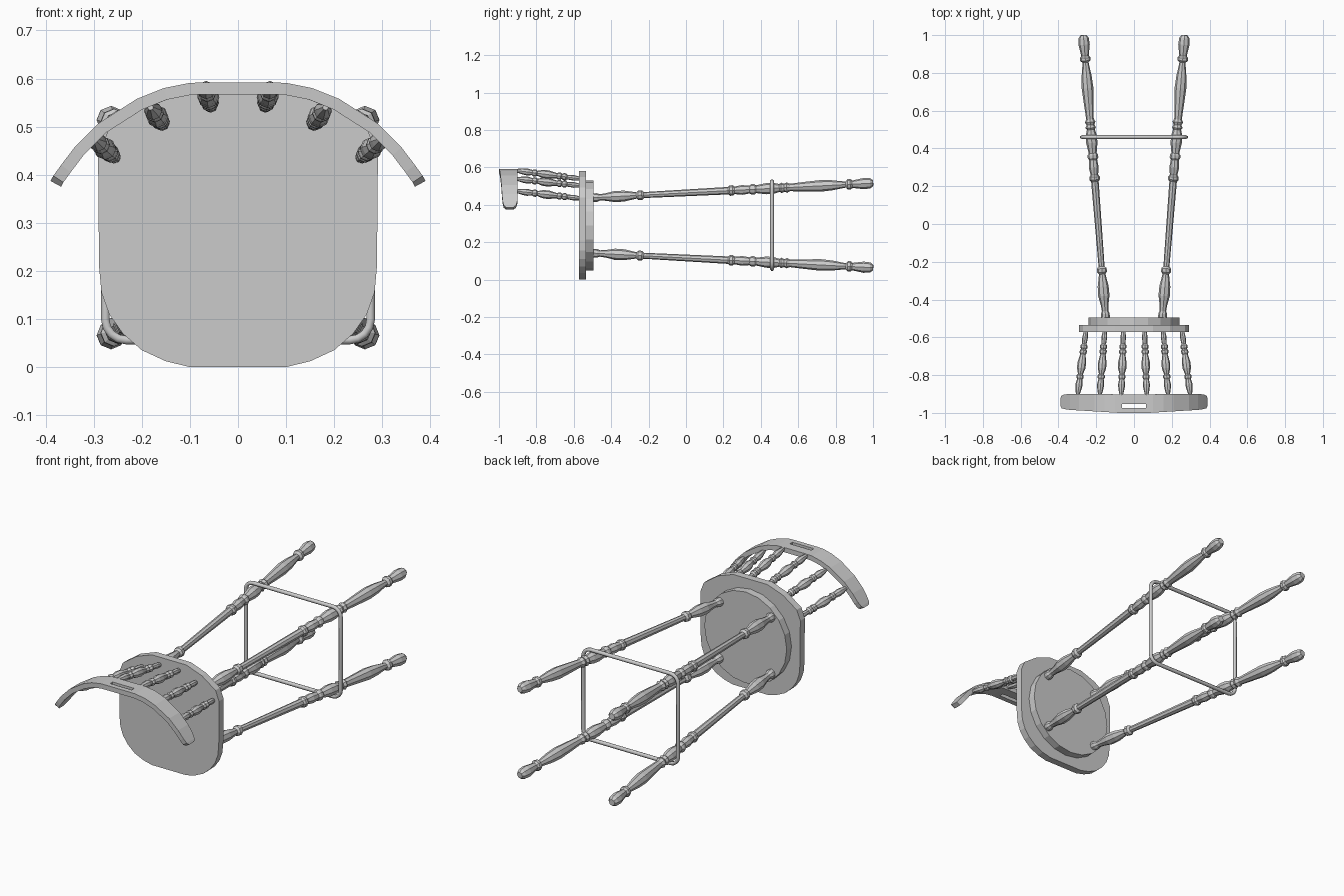
import bpy, bmesh, math
from mathutils import Vector

cube = bpy.data.objects.get("Cube")
if cube:
    bpy.data.objects.remove(cube, do_unlink=True)

MID_Z = 0.29


def make_object(name, bm):
    mesh = bpy.data.meshes.new(name)
    bm.to_mesh(mesh)
    bm.free()
    obj = bpy.data.objects.new(name, mesh)
    bpy.context.collection.objects.link(obj)
    return obj


def turned(name, start, end, profile, sides=8):
    """Lathe a (y, radius) profile around the line from start to end."""
    start, end = Vector(start), Vector(end)
    axis = (end - start).normalized()
    side = axis.cross(Vector((0, 0, 1))).normalized()
    up = side.cross(axis)
    bm = bmesh.new()
    rings = []
    for y, r in profile:
        c = start.lerp(end, (y - start.y) / (end.y - start.y))
        angles = [math.tau * k / sides for k in range(sides)]
        rings.append([bm.verts.new(c + (side * math.cos(a) + up * math.sin(a)) * r) for a in angles])
    for a, b in zip(rings, rings[1:]):
        for k in range(sides):
            n = (k + 1) % sides
            bm.faces.new((a[k], a[n], b[n], b[k]))
    bm.faces.new(rings[0])
    bm.faces.new(rings[-1])
    bmesh.ops.recalc_face_normals(bm, faces=bm.faces)
    return make_object(name, bm)


def slab(name, outline, y0, y1):
    """Extrude an (x, z) outline along y."""
    bm = bmesh.new()
    face = bm.faces.new([bm.verts.new((x, y0, z)) for x, z in outline])
    ext = bmesh.ops.extrude_face_region(bm, geom=[face])
    verts = [v for v in ext["geom"] if isinstance(v, bmesh.types.BMVert)]
    bmesh.ops.translate(bm, verts=verts, vec=(0, y1 - y0, 0))
    bmesh.ops.recalc_face_normals(bm, faces=bm.faces)
    return make_object(name, bm)


# Seat board
half = [(0.1, 0), (0.15, 0.012), (0.2, 0.035), (0.24, 0.07), (0.268, 0.11), (0.284, 0.155),
        (0.289, 0.21), (0.291, 0.44), (0.27, 0.492), (0.19, 0.548), (0.1, 0.58)]
slab("seat", half + [(-x, z) for x, z in reversed(half)], -0.573, -0.535)

# Round plate under the seat
angles = [math.tau * k / 20 for k in range(20)]
slab("seat_plate", [(0.24 * math.cos(a), MID_Z + 0.24 * math.sin(a)) for a in angles], -0.535, -0.495)

# Four turned legs
leg_profile = [(-0.5, 0.023), (-0.475, 0.023), (-0.46, 0.017), (-0.43, 0.02), (-0.38, 0.03),
               (-0.33, 0.029), (-0.265, 0.017), (-0.255, 0.026), (-0.235, 0.026), (-0.225, 0.016),
               (0.225, 0.02), (0.235, 0.028), (0.25, 0.028), (0.26, 0.02), (0.3, 0.026),
               (0.34, 0.021), (0.35, 0.028), (0.365, 0.028), (0.375, 0.021), (0.43, 0.03),
               (0.47, 0.029), (0.5, 0.021), (0.51, 0.028), (0.525, 0.021), (0.54, 0.028),
               (0.555, 0.02), (0.64, 0.026), (0.72, 0.031), (0.78, 0.027), (0.855, 0.016),
               (0.865, 0.028), (0.88, 0.028), (0.89, 0.02), (0.95, 0.03), (0.985, 0.027), (1.0, 0.016)]
for side, sx in (("left", 1), ("right", -1)):
    for end, sz in (("back", 1), ("front", -1)):
        turned(f"{end}_{side}_leg", (sx * 0.15, -0.5, MID_Z + sz * 0.148),
               (sx * 0.268, 1.0, MID_Z + sz * 0.226), leg_profile)

# Foot rail: rounded square tube around the legs
curve = bpy.data.curves.new("foot_rail", "CURVE")
curve.dimensions = "3D"
curve.bevel_depth = 0.01
curve.bevel_resolution = 1
points = []
for quarter, (sx, sz) in enumerate(((1, 1), (-1, 1), (-1, -1), (1, -1))):
    for step in range(5):
        a = math.pi / 2 * (quarter + step / 4)
        points.append((sx * 0.233 + 0.043 * math.cos(a), MID_Z + 0.002 + sz * 0.193 + 0.043 * math.sin(a)))
spline = curve.splines.new("POLY")
spline.points.add(len(points) - 1)
for p, (x, z) in zip(spline.points, points):
    p.co = (x, 0.46, z, 1)
spline.use_cyclic_u = True
rail = bpy.data.objects.new("foot_rail", curve)
bpy.context.collection.objects.link(rail)
bpy.context.view_layer.objects.active = rail
rail.select_set(True)
bpy.ops.object.convert(target="MESH")

# Turned back spindles, mirrored left and right
spindle_profile = [(-0.57, 0.011), (-0.6, 0.015), (-0.635, 0.012), (-0.643, 0.019), (-0.655, 0.019),
                   (-0.663, 0.013), (-0.67, 0.019), (-0.682, 0.019), (-0.69, 0.014), (-0.735, 0.023),
                   (-0.765, 0.022), (-0.795, 0.013), (-0.802, 0.019), (-0.814, 0.019), (-0.822, 0.014),
                   (-0.85, 0.019), (-0.875, 0.016), (-0.92, 0.006)]
spindles = (("outer", 0.255, 0.435, 0.3, 0.475), ("middle", 0.155, 0.503, 0.182, 0.54),
            ("inner", 0.056, 0.54, 0.068, 0.585))
for name, x0, z0, x1, z1 in spindles:
    for side, sx in (("left", 1), ("right", -1)):
        turned(f"{name}_{side}_spindle", (sx * x0, -0.57, z0), (sx * x1, -0.92, z1), spindle_profile)

# Curved crest rail with a hand slot in the middle
stations = [(0.39, 0.387, -0.962, -0.922), (0.384, 0.398, -0.975, -0.909), (0.368, 0.42, -0.98, -0.902),
            (0.34, 0.457, -0.984, -0.9), (0.29, 0.507, -0.987, -0.9), (0.21, 0.558, -0.992, -0.9),
            (0.155, 0.58, -0.995, -0.9), (0.1, 0.591, -0.999, -0.902), (0.063, 0.592, -1.0, -0.903)]
stations = [(-x, *rest) for x, *rest in stations] + list(reversed(stations))
bm = bmesh.new()
grid = [[bm.verts.new((x, lo + (hi - lo) * f, z)) for f in (0, 0.27, 0.49, 1)] for x, z, lo, hi in stations]
slot = len(grid) // 2 - 1
for i in range(len(grid) - 1):
    for j in range(3):
        if (i, j) != (slot, 1):
            bm.faces.new((grid[i][j], grid[i + 1][j], grid[i + 1][j + 1], grid[i][j + 1]))
crest = make_object("crest_rail", bm)
solid = crest.modifiers.new("thickness", "SOLIDIFY")
solid.thickness = 0.025
solid.offset = -1
